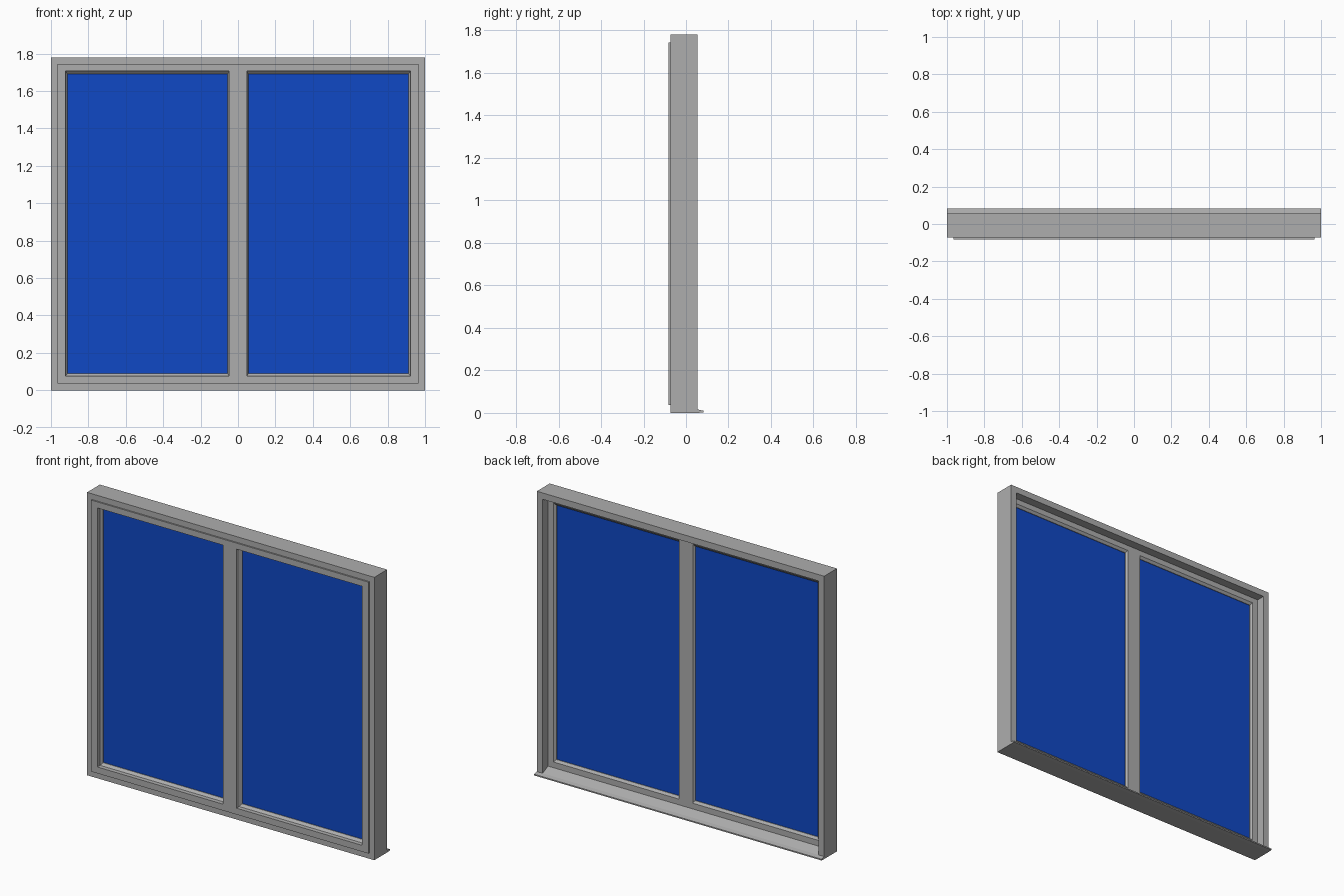
import bpy
import bmesh

cube = bpy.data.objects.get("Cube")
if cube:
    bpy.data.objects.remove(cube, do_unlink=True)


def material(name, rgb, rough):
    m = bpy.data.materials.new(name)
    m.use_nodes = True
    m.diffuse_color = (*rgb, 1)
    node = m.node_tree.nodes["Principled BSDF"]
    node.inputs["Base Color"].default_value = (*rgb, 1)
    node.inputs["Roughness"].default_value = rough
    return m


GREY = material("frame grey", (0.42, 0.42, 0.42), 0.6)
BLUE = material("glass blue", (0.005, 0.065, 0.56), 0.5)

# Main dimensions
WIDTH, HEIGHT = 1.0, 1.78
FRONT, BACK = -0.073, 0.055
JAMB = 0.04
SASH_FRONT, SASH_BACK = -0.082, 0.0


def finish(name, bm, mat):
    bmesh.ops.recalc_face_normals(bm, faces=bm.faces)
    mesh = bpy.data.meshes.new(name)
    bm.to_mesh(mesh)
    bm.free()
    mesh.materials.append(mat)
    obj = bpy.data.objects.new(name, mesh)
    bpy.context.collection.objects.link(obj)
    return obj


def prism(name, half_width, profile, mat, x_mid=0):
    """Extrude a (y, z) profile along x."""
    bm = bmesh.new()
    face = bm.faces.new([bm.verts.new((x_mid - half_width, y, z)) for y, z in profile])
    ext = bmesh.ops.extrude_face_region(bm, geom=[face])["geom"]
    verts = [g for g in ext if isinstance(g, bmesh.types.BMVert)]
    bmesh.ops.translate(bm, verts=verts, vec=(2 * half_width, 0, 0))
    return finish(name, bm, mat)


def rect(y0, y1, z0, z1):
    return [(y0, z0), (y0, z1), (y1, z1), (y1, z0)]


def mirror(obj):
    mod = obj.modifiers.new("mirror", "MIRROR")
    mod.use_axis[0] = True
    mod.merge_threshold = 0.0005


# Fixed outer frame
for side, sign in (("left", 1), ("right", -1)):
    prism(side + "_jamb", JAMB / 2, rect(FRONT, BACK, 0, HEIGHT), GREY,
          sign * (WIDTH - JAMB / 2))
prism("head", WIDTH - JAMB, rect(FRONT, BACK, HEIGHT - JAMB, HEIGHT), GREY)
prism("sill", WIDTH - JAMB, [(FRONT, 0), (FRONT, JAMB), (SASH_BACK, JAMB),
                             (BACK, 0.016), (BACK, 0)], GREY)
prism("sill_nose", WIDTH, [(BACK, 0), (BACK, 0.016), (0.082, 0.01), (0.082, 0.002)], GREY)


# Sash: rings lofted around one opening, then mirrored across the mullion
def ring(bm, x0, x1, z0, z1, y):
    return [bm.verts.new(c) for c in ((x0, y, z0), (x1, y, z0), (x1, y, z1), (x0, y, z1))]


OUTER = (0, 0.965, 0.036, 1.744)
OPENING = (0.047, 0.922, 0.076, 1.706)
PANE = (0.056, 0.911, 0.09, 1.691)
bm = bmesh.new()
rings = [ring(bm, *size, y) for size, y in (
    (OUTER, SASH_BACK), (OUTER, SASH_FRONT),
    (OPENING, SASH_FRONT), (OPENING, -0.055), (PANE, -0.04),
    (PANE, -0.012), (OPENING, SASH_BACK))]
for a, b in zip(rings, rings[1:] + rings[:1]):
    for i in range(4):
        j = (i + 1) % 4
        bm.faces.new((a[i], a[j], b[j], b[i]))
bmesh.ops.recalc_face_normals(bm, faces=bm.faces)
seam = [f for f in bm.faces if all(abs(v.co.x) < 0.001 for v in f.verts)]
bmesh.ops.delete(bm, geom=seam, context="FACES_ONLY")
mirror(finish("sash", bm, GREY))

# Glass panes, tucked slightly into the sash
x0, x1, z0, z1 = PANE
panes = prism("glass_panes", (x1 - x0) / 2 + 0.003,
              rect(-0.036, -0.016, z0 - 0.003, z1 + 0.003), BLUE, (x0 + x1) / 2)
mirror(panes)
